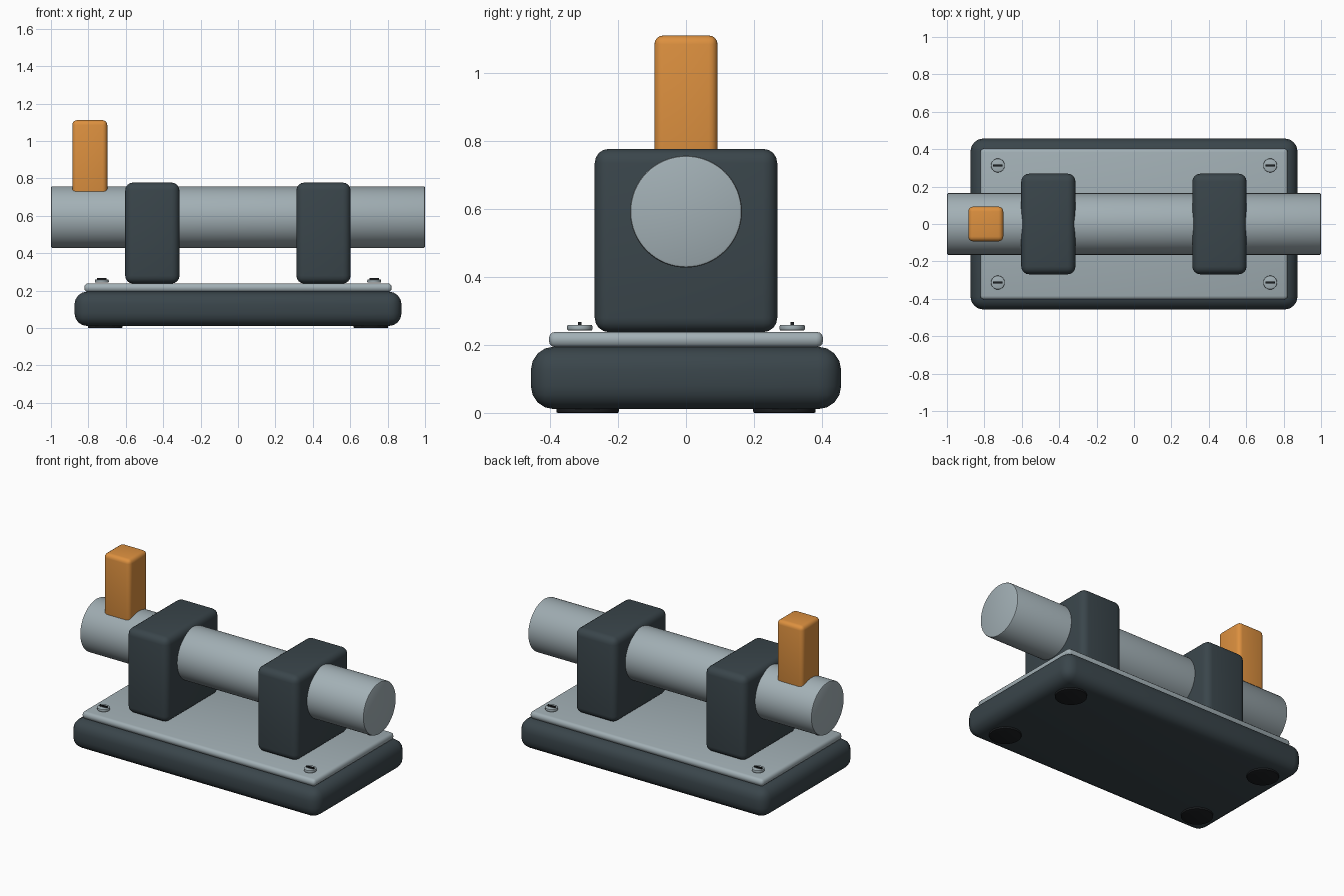
import bpy
from math import radians

if "Cube" in bpy.data.objects:
    bpy.data.objects.remove(bpy.data.objects["Cube"])


def material(name, rgb):
    m = bpy.data.materials.new(name)
    m.diffuse_color = (*rgb, 1)
    m.use_nodes = True
    m.node_tree.nodes["Principled BSDF"].inputs["Base Color"].default_value = m.diffuse_color
    return m


DARK = material("dark_paint", (0.042, 0.060, 0.070))
STEEL = material("steel", (0.36, 0.43, 0.46))
RUBBER = material("rubber", (0.012, 0.014, 0.016))
ORANGE = material("orange", (0.72, 0.28, 0.05))


def finish(ob, name, mat, width, segments):
    """Name, colour, round the edges and smooth an object."""
    ob.name = ob.data.name = name
    ob.data.materials.append(mat)
    bpy.ops.object.transform_apply(location=False, rotation=True, scale=True)
    if width:
        b = ob.modifiers.new("rounding", 'BEVEL')
        b.width, b.segments = width, segments
        b.limit_method = 'ANGLE'
        b.angle_limit = radians(40)
        bpy.ops.object.modifier_apply(modifier=b.name)
    bpy.ops.object.shade_smooth_by_angle(angle=radians(35))
    return ob


def box(name, x, y, z, mat, width=0, segments=3):
    """Box from (min, max) ranges."""
    mid = [(r[0] + r[1]) / 2 for r in (x, y, z)]
    bpy.ops.mesh.primitive_cube_add(size=1, location=mid)
    ob = bpy.context.object
    ob.scale = [r[1] - r[0] for r in (x, y, z)]
    return finish(ob, name, mat, width, segments)


def cylinder(name, loc, radius, depth, mat, width=0, segments=2, sides=32, rot=(0, 0, 0)):
    bpy.ops.mesh.primitive_cylinder_add(vertices=sides, radius=radius, depth=depth,
                                        location=loc, rotation=rot)
    return finish(bpy.context.object, name, mat, width, segments)


# Base and top plate
box("base", (-0.874, 0.874), (-0.457, 0.457), (0.011, 0.195), DARK, 0.068, 4)
box("top_plate", (-0.822, 0.822), (-0.404, 0.404), (0.193, 0.239), STEEL, 0.02, 3)

# Bearing blocks holding the shaft
for side, cx in (("left", -0.458), ("right", 0.457)):
    box(f"{side}_bearing_block", (cx - 0.145, cx + 0.145), (-0.269, 0.269),
        (0.238, 0.778), DARK, 0.042, 4)

# Shaft and its handle
cylinder("shaft", (0, 0, 0.593), 0.165, 2.0, STEEL, 0.008, 2, 64, (0, radians(90), 0))
box("handle", (-0.886, -0.699), (-0.093, 0.093), (0.70, 1.112), ORANGE, 0.026, 4)

# Feet and slotted screws at the four corners
for sx, h in ((-1, "left"), (1, "right")):
    for sy, d in ((-1, "front"), (1, "back")):
        cylinder(f"{d}_{h}_foot", (sx * 0.71, sy * 0.29, 0.012), 0.092, 0.024,
                 RUBBER, 0.004)
        x, y = sx * 0.728, sy * 0.313
        cylinder(f"{d}_{h}_screw", (x, y, 0.251), 0.037, 0.017, STEEL, 0.004)
        box(f"{d}_{h}_screw_slot", (x - 0.026, x + 0.026), (y - 0.005, y + 0.005),
            (0.255, 0.268), RUBBER)
